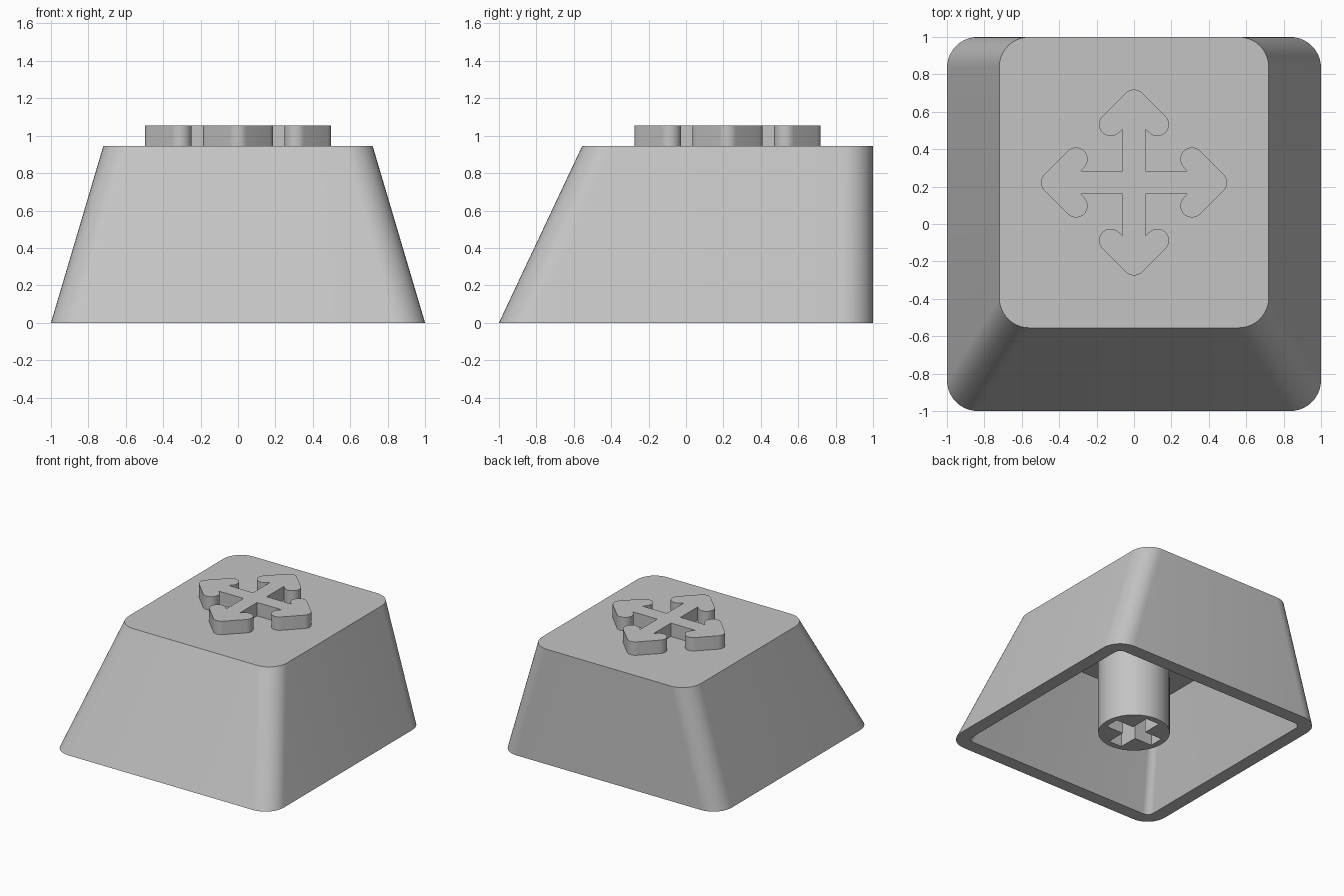
import bpy, bmesh, math

if "Cube" in bpy.data.objects:
    bpy.data.objects.remove(bpy.data.objects["Cube"])

TOP, CEILING = 0.945, 0.745
GREY = (0.55, 0.55, 0.55, 1)
plastic = bpy.data.materials.new("grey_plastic")
plastic.use_nodes = True
plastic.diffuse_color = GREY
plastic.node_tree.nodes["Principled BSDF"].inputs["Base Color"].default_value = GREY


def arc(cx, cy, r, start, end, steps=10):
    angles = [math.radians(start + (end - start) * i / steps) for i in range(steps + 1)]
    return [(cx + r * math.cos(a), cy + r * math.sin(a)) for a in angles]


def rounded_rect(x, front, back, r):
    corners = [(x - r, back - r), (r - x, back - r), (r - x, front + r), (x - r, front + r)]
    return [p for i, (cx, cy) in enumerate(corners)
            for p in arc(cx, cy, r, 90 * i, 90 * i + 90)]


def quarter_turns(points):
    """Repeat a quarter outline four times around the origin."""
    out = []
    for _ in range(4):
        out += points
        points = [(-y, x) for x, y in points]
    return out


def ring(bm, points, z):
    return [bm.verts.new((x, y, z)) for x, y in points]


def bridge(bm, a, b):
    for i in range(len(a)):
        j = (i + 1) % len(a)
        bm.faces.new((a[i], a[j], b[j], b[i]))


def finish(bm, name, location=(0, 0, 0)):
    bmesh.ops.recalc_face_normals(bm, faces=bm.faces)
    mesh = bpy.data.meshes.new(name)
    bm.to_mesh(mesh)
    bm.free()
    mesh.materials.append(plastic)
    obj = bpy.data.objects.new(name, mesh)
    obj.location = location
    bpy.context.collection.objects.link(obj)
    bpy.ops.object.select_all(action='DESELECT')
    obj.select_set(True)
    bpy.context.view_layer.objects.active = obj
    bpy.ops.object.shade_smooth_by_angle(angle=math.radians(25))


# Hollow tapered shell: outer skin, rim and cavity
bm = bmesh.new()
shell = [ring(bm, rounded_rect(0.72, -0.555, 1, 0.16), TOP),
         ring(bm, rounded_rect(1, -1, 1, 0.165), 0),
         ring(bm, rounded_rect(0.89, -0.89, 0.89, 0.055), 0),
         ring(bm, rounded_rect(0.67, -0.54, 0.89, 0.055), CEILING)]
for upper, lower in zip(shell, shell[1:]):
    bridge(bm, upper, lower)
bm.faces.new(shell[0])
bm.faces.new(shell[-1])
finish(bm, "keycap_shell")

# Round stem with a cross-shaped socket
R, L, W, DEPTH = 0.27, 0.22, 0.06, 0.42
bm = bmesh.new()
circle = quarter_turns(arc(0, 0, R, 0, 90)[:-1])
cross = quarter_turns([(L, 0), (L, W), (W, W), (W, L)])
outer, socket = ring(bm, circle, 0), ring(bm, cross, 0)
bridge(bm, ring(bm, circle, CEILING), outer)
floor = ring(bm, cross, DEPTH)
bridge(bm, socket, floor)
bm.faces.new(floor)
n, m = len(outer) // 4, len(socket) // 4
for q in range(4):
    rim = [outer[(q * n + i) % len(outer)] for i in range(n + 1)]
    slot = [socket[(q * m + i) % len(socket)] for i in range(m + 1)]
    bm.faces.new(rim + slot[::-1])
finish(bm, "stem")

# Raised four-way arrow drawn as round-ended strokes
S, TIP, WING = 0.062, 0.435, 0.125
notch = TIP - S * math.sqrt(2) - S
arm = ([(S, S), (S, notch)]
       + arc(WING, TIP - WING, S, -135, 45, 16)
       + arc(0, TIP, S, 45, 135)
       + arc(-WING, TIP - WING, S, 135, 315, 16)
       + [(-S, notch)])
bm = bmesh.new()
outline = quarter_turns(arm)
base, crown = ring(bm, outline, 0), ring(bm, outline, 0.11)
bridge(bm, base, crown)
bm.faces.new(crown)
finish(bm, "raised_arrows", (0, 0.222, TOP))
